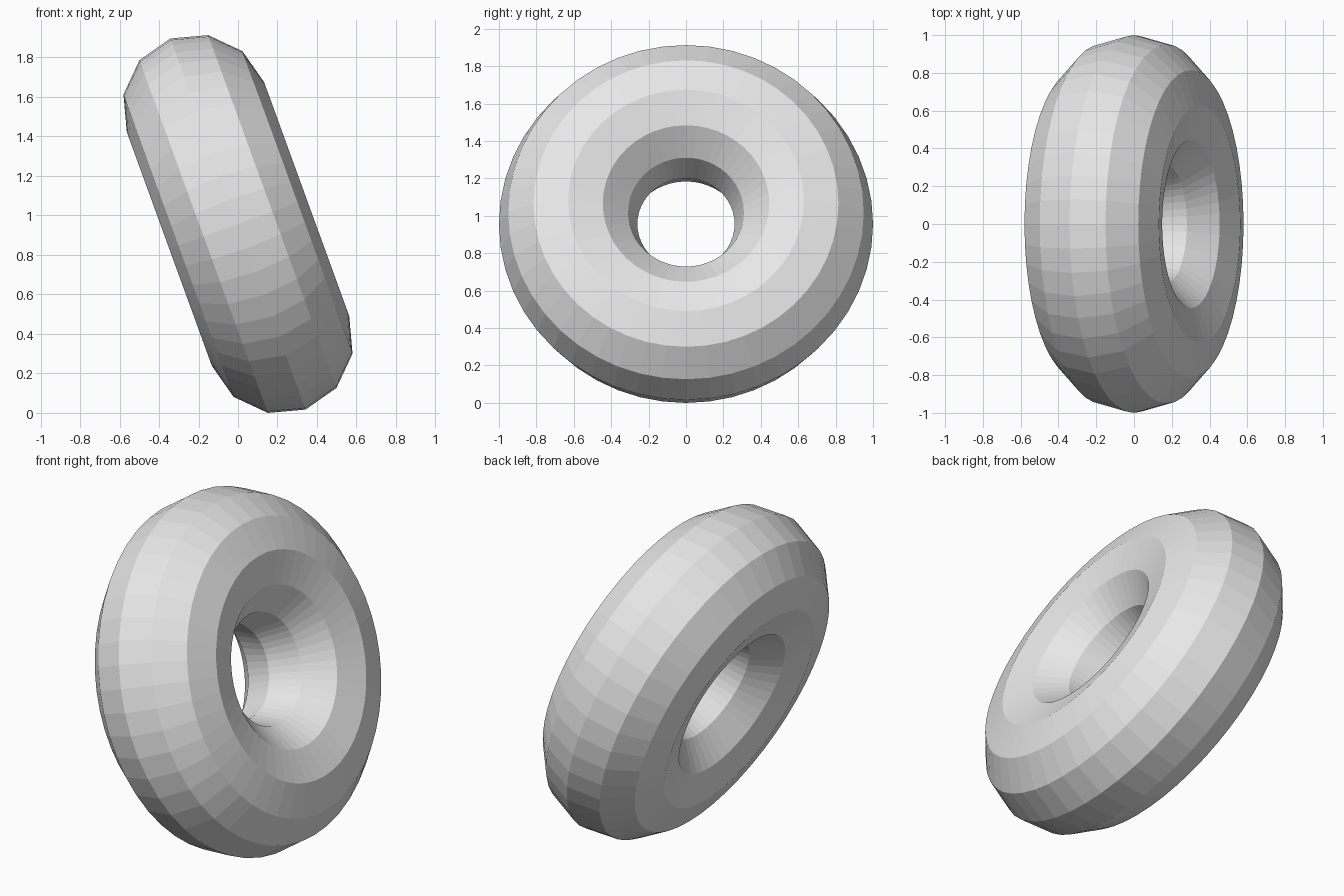
import bpy
from math import radians

cube = bpy.data.objects.get("Cube")
if cube:
    bpy.data.objects.remove(cube, do_unlink=True)

# Plain grey surface
grey = bpy.data.materials.new("light_grey")
grey.use_nodes = True
colour = (0.8, 0.8, 0.8, 1)
grey.diffuse_color = colour
grey.node_tree.nodes["Principled BSDF"].inputs["Base Color"].default_value = colour

# Fat faceted ring, tipped up on its edge and leaning to one side
bpy.ops.mesh.primitive_torus_add(
    major_segments=48, minor_segments=12,
    major_radius=0.63, minor_radius=0.37,
    rotation=(0, radians(70), 0))
ring = bpy.context.object
ring.name = "ring"
ring.data.materials.append(grey)
bpy.ops.object.shade_flat()

# Rest the lowest point on the ground
bpy.context.view_layer.update()
ring.location.z = -min((ring.matrix_world @ v.co).z for v in ring.data.vertices)
